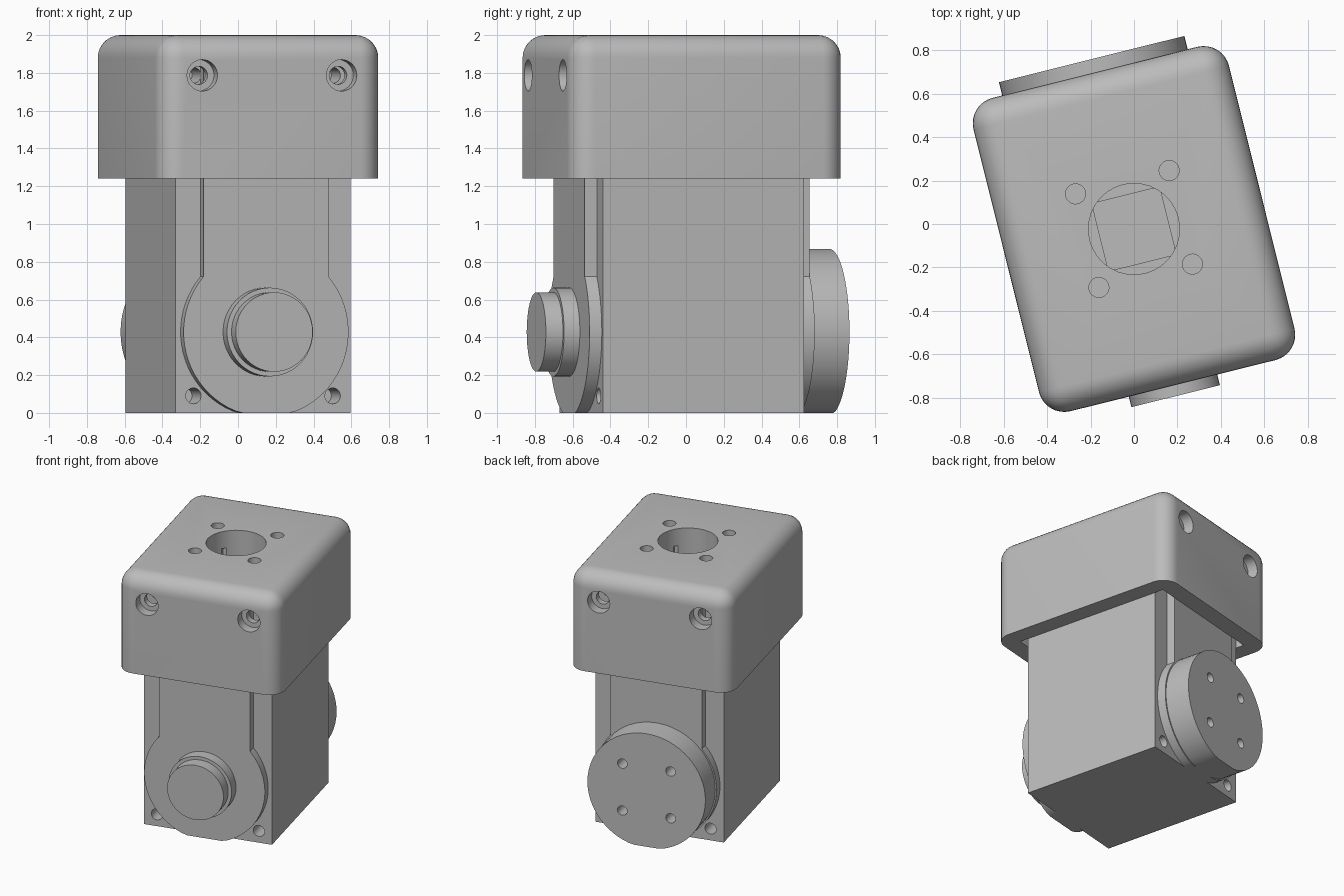
import bpy, bmesh, math
from mathutils import Matrix, Vector

old = bpy.data.objects.get("Cube")
if old:
    bpy.data.objects.remove(old, do_unlink=True)

grey = bpy.data.materials.new("plain grey")
grey.use_nodes = True
COLOUR = (0.5, 0.5, 0.5, 1)
grey.diffuse_color = COLOUR
grey.node_tree.nodes["Principled BSDF"].inputs["Base Color"].default_value = COLOUR

# Shared dimensions, measured along the actuator's own axes
HW, HD, PLATE = 0.478, 0.548, 0.614   # housing half width, half depth, raised plate face
CAP_W, CAP_D, CAP_Z = 0.606, 0.743, 1.24
ROOF, AXIS_Z = 1.87, 0.428
PLACE = Matrix.Translation((0, -0.023, 0)) @ Matrix.Rotation(math.radians(14), 4, 'Z')


def make(name, bm):
    bmesh.ops.recalc_face_normals(bm, faces=bm.faces)
    mesh = bpy.data.meshes.new(name)
    bm.to_mesh(mesh)
    bm.free()
    mesh.materials.append(grey)
    ob = bpy.data.objects.new(name, mesh)
    bpy.context.collection.objects.link(ob)
    return ob


def box(name, hx, hy, z0, z1, bevel=0):
    bm = bmesh.new()
    bmesh.ops.create_cube(bm, size=1)
    for v in bm.verts:
        v.co = Vector((v.co.x * 2 * hx, v.co.y * 2 * hy, z1 if v.co.z > 0 else z0))
    if bevel:
        edges = [e for e in bm.edges if max(v.co.z for v in e.verts) == z1]
        bmesh.ops.bevel(bm, geom=edges, offset=bevel, segments=8,
                        profile=0.5, affect='EDGES')
    return make(name, bm)


def prism(name, outline, y0, y1):
    """Extrude an x-z outline from y0 to y1."""
    bm = bmesh.new()
    face = bm.faces.new([bm.verts.new((x, y0, z)) for x, z in outline])
    out = bmesh.ops.extrude_face_region(bm, geom=[face])
    verts = [g for g in out["geom"] if isinstance(g, bmesh.types.BMVert)]
    bmesh.ops.translate(bm, verts=verts, vec=(0, y1 - y0, 0))
    return make(name, bm)


def arc(r, start=0, end=360, x=0, z=AXIS_Z, n=48):
    full = end - start == 360
    steps = n if full else n + 1
    pts = []
    for i in range(steps):
        a = math.radians(start + (end - start) * i / n)
        pts.append((x + r * math.cos(a), z + r * math.sin(a)))
    return pts


def ground_clip(outline):
    """Flatten the part of an outline that would pass below the ground."""
    return [(x, max(z, 0)) for x, z in outline]


def drill(name, r, x, y, z0, z1):
    """Vertical round cutter."""
    ob = prism(name, arc(r, z=0, n=32), z0, z1)
    ob.data.transform(Matrix.Translation((x, y, 0)) @ Matrix.Rotation(math.pi / 2, 4, 'X'))
    ob.data.transform(Matrix.Scale(-1, 4, (0, 0, 1))) if ob.data.vertices[0].co.z < 0 else None
    ob.data.update()
    return ob


def cut(target, cutters):
    for c in cutters:
        c.hide_render = True
        bm = bmesh.new()
        bm.from_mesh(c.data)
        bmesh.ops.recalc_face_normals(bm, faces=bm.faces)
        bm.to_mesh(c.data)
        bm.free()
        mod = target.modifiers.new("cut", 'BOOLEAN')
        mod.operation, mod.solver, mod.object = 'DIFFERENCE', 'EXACT', c
        bpy.context.view_layer.objects.active = target
        bpy.ops.object.modifier_apply(modifier=mod.name)
        bpy.data.objects.remove(c, do_unlink=True)


SIDES = [(sx, sy) for sx in (-1, 1) for sy in (-1, 1)]

# Main housing with screw holes at top and bottom of both faces
housing = box("housing", HW, HD, 0, ROOF)
cutters = [prism("cutter", arc(0.042, x=sx * 0.38, z=z, n=24), sy * 0.35, sy * 0.7)
           for sx, sy in SIDES for z in (0.09, 1.787)]
cutters += [drill("cutter", 0.046, sx * 0.222, sy * 0.222, 1.65, 2.2) for sx, sy in SIDES]
cutters.append(box("cutter", 0.16, 0.16, 1.6, 2.2))
cut(housing, cutters + [drill("cutter", 0.21, 0, 0, 1.75, 2.2)])

# Raised keyhole plates on the front and back
strap = 0.34
corner = math.degrees(math.acos(strap / 0.45))
keyhole = [(strap, ROOF), (-strap, ROOF)] + ground_clip(arc(0.45, 180 - corner, 360 + corner))
front_plate = prism("front_plate", keyhole, -HD, -PLATE)
back_plate = prism("back_plate", keyhole, HD, PLATE)

# Front collar and shaft
collar = prism("front_collar", arc(0.235), -PLATE, -0.70)
shaft = prism("front_shaft", arc(0.21), -0.70, -0.793)

# Back output disc with four mounting holes
disc = prism("output_disc", ground_clip(arc(0.44, n=64)), PLATE, 0.806)
cut(disc, [prism("cutter", arc(0.036, x=sx * 0.18, z=AXIS_Z + sz * 0.18, n=24), 0.68, 0.9)
           for sx, sz in SIDES])

# Rounded cap, hollow underneath, with counterbored side holes and top holes
cap = box("cap", CAP_W, CAP_D, CAP_Z, 2, bevel=0.12)
cutters = [box("cutter", HW, PLATE, CAP_Z - 0.2, ROOF)]
for sx, sy in SIDES:
    cutters.append(prism("cutter", arc(0.083, x=sx * 0.38, z=1.787, n=32), sy * 0.665, sy * 0.9))
    cutters.append(prism("cutter", arc(0.048, x=sx * 0.38, z=1.787, n=24), sy * 0.56, sy * 0.8))
    cutters.append(drill("cutter", 0.046, sx * 0.222, sy * 0.222, 1.8, 2.2))
cut(cap, cutters + [drill("cutter", 0.21, 0, 0, 1.8, 2.2)])

# Place every part at the turned angle and smooth the round surfaces
parts = [housing, front_plate, back_plate, collar, shaft, disc, cap]
bpy.ops.object.select_all(action='DESELECT')
for ob in parts:
    ob.data.transform(PLACE)
    ob.select_set(True)
bpy.context.view_layer.objects.active = cap
bpy.ops.object.shade_smooth_by_angle(angle=math.radians(30))
